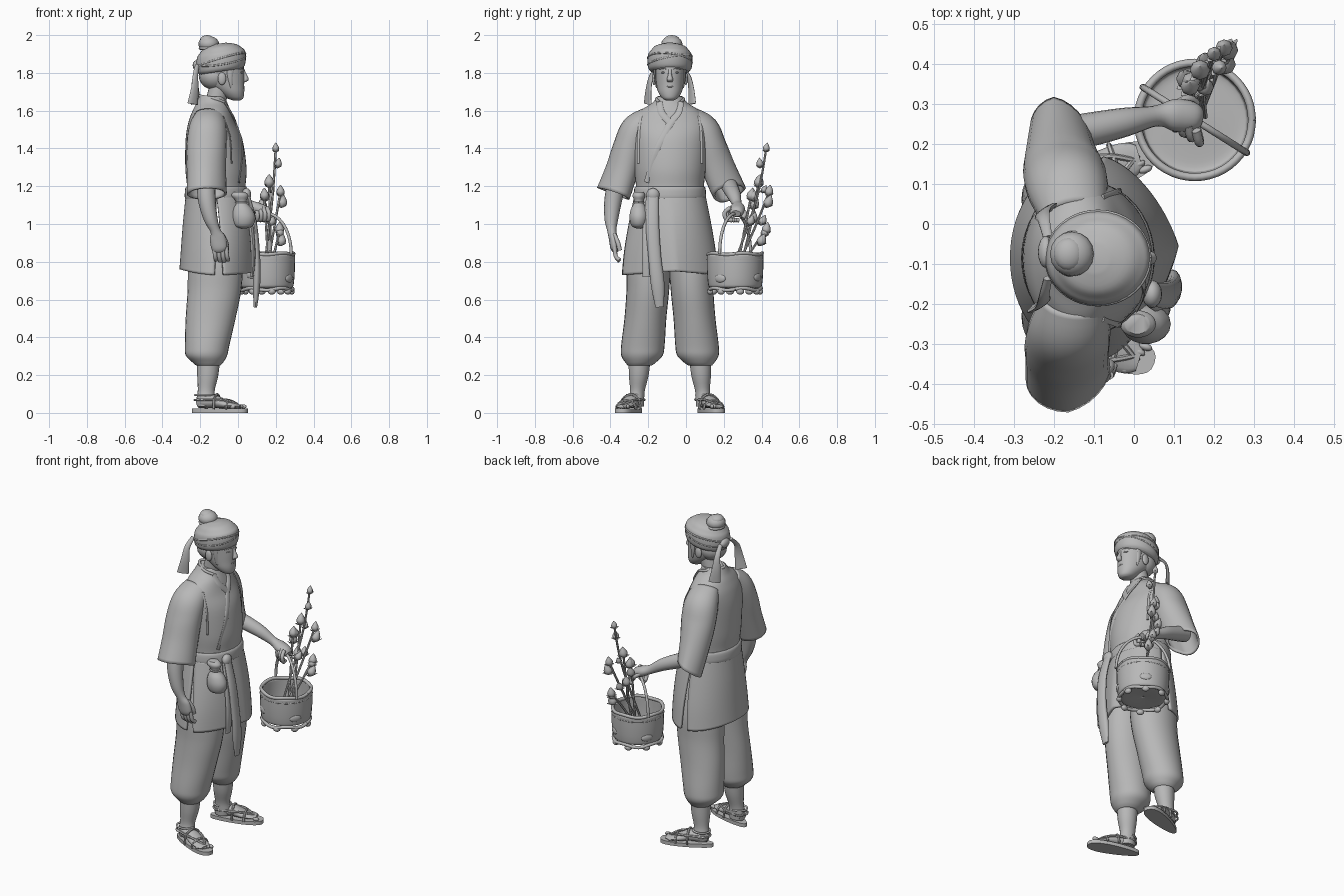
import bpy, bmesh, math, random
from mathutils import Vector, Matrix

random.seed(4)
MID = -0.085                      # lateral centre line of the body
clay = bpy.data.materials.new("plain_grey")
clay.diffuse_color = (0.48, 0.48, 0.48, 1)


def finish(name, bm, thick=0, angle=50):
    bmesh.ops.recalc_face_normals(bm, faces=bm.faces)
    me = bpy.data.meshes.new(name)
    bm.to_mesh(me)
    bm.free()
    ob = bpy.data.objects.new(name, me)
    bpy.context.collection.objects.link(ob)
    me.materials.append(clay)
    if thick:
        m = ob.modifiers.new("thickness", 'SOLIDIFY')
        m.thickness, m.offset = thick, 0
    bpy.ops.object.select_all(action='DESELECT')
    ob.select_set(True)
    bpy.context.view_layer.objects.active = ob
    bpy.ops.object.shade_smooth_by_angle(angle=math.radians(angle))
    return ob


def spline(pts, k):
    """Smoothly resample tuples with a Catmull-Rom curve."""
    q = [pts[0]] + list(pts) + [pts[-1]]
    out = []
    for i in range(len(pts) - 1):
        a, b, c, d = q[i:i + 4]
        for j in range(k):
            t = j / k
            out.append([0.5 * (2 * B + (C - A) * t + (2 * A - 5 * B + 4 * C - D) * t * t
                        + (3 * B - A - 3 * C + D) * t ** 3) for A, B, C, D in zip(a, b, c, d)])
    return out + [list(pts[-1])]


def sweep(name, pts, n=20, k=4, ref=(1, 0, 0), level=False, cap=True, thick=0, arc=None, shear=0):
    """Skin ellipses (x, y, z, r1, r2) along a path; level keeps them horizontal."""
    pts = spline([p if len(p) == 5 else tuple(p) + (p[3],) for p in pts], k)
    P = [Vector(p[:3]) for p in pts]
    bm, rings, last = bmesh.new(), [], len(P) - 1
    for i, p in enumerate(pts):
        t = Vector((0, 0, 1)) if level else (P[min(i + 1, last)] - P[max(i - 1, 0)]).normalized()
        u = Vector(ref)
        u = (u - t * u.dot(t)).normalized()
        v = t.cross(u)
        a0, a1 = arc(i / last) if arc else (0, math.tau)
        ring = []
        for j in range(n):
            a = a0 + (a1 - a0) * j / ((n - 1) if arc else n)
            c = P[i] + u * max(p[3], .0006) * math.cos(a) + v * max(p[4], .0006) * math.sin(a)
            c.z += shear * (c.x - P[i].x)
            ring.append(bm.verts.new(c))
        rings.append(ring)
    for r, s in zip(rings, rings[1:]):
        for j in range(n - 1 if arc else n):
            bm.faces.new((r[j], r[(j + 1) % n], s[(j + 1) % n], s[j]))
    if cap and not arc:
        bm.faces.new(rings[0])
        bm.faces.new(rings[-1])
    return finish(name, bm, thick)


def cord(name, pts, r, n=6, k=4, ref=(.3, .5, .8)):
    return sweep(name, [tuple(p) + (r,) for p in pts], n, k, ref)


def blob(name, loc, size, rot=(0, 0, 0)):
    bm = bmesh.new()
    bmesh.ops.create_uvsphere(bm, u_segments=16, v_segments=10, radius=1)
    turn = Matrix.Rotation(rot[2], 4, 'Z') @ Matrix.Rotation(rot[1], 4, 'Y')
    bm.transform(Matrix.Translation(loc) @ turn @ Matrix.Diagonal((*size, 1)))
    return finish(name, bm)


def hoop(name, c, rx, ry, r, wob=0):
    pts = [(c[0] + rx * math.cos(a), c[1] + ry * math.sin(a), c[2] + wob * math.sin(5 * a))
           for a in [i * math.tau / 24 for i in range(25)]]
    return cord(name, pts, r, 8, 2, (0, 0, 1))


# Tunic body
torso = [(-.115, MID, 1.12, .155, .18), (-.115, MID, 1.2, .155, .18), (-.117, MID, 1.3, .162, .19),
         (-.127, MID, 1.45, .15, .2), (-.14, MID, 1.54, .122, .2), (-.14, MID, 1.6, .1, .155),
         (-.138, MID, 1.64, .082, .095), (-.137, MID, 1.675, .068, .066)]
sweep("tunic_body", torso, 40, 5, level=True)


def front(y, z, off=.003):
    """Point on the chest surface."""
    for a, b in zip(torso, torso[1:]):
        if a[2] <= z <= b[2]:
            f = (z - a[2]) / (b[2] - a[2])
            cx, rx, ry = (a[i] + (b[i] - a[i]) * f for i in (0, 3, 4))
            return (cx + rx * math.sqrt(max(0, 1 - ((y - MID) / ry) ** 2)) + off, y, z)


# Crossed lapels, collar and vest edges
over = [front(-.03, 1.645), front(-.04, 1.59), front(-.085, 1.53), front(-.15, 1.4), front(-.205, 1.22)]
under = [front(-.14, 1.645), front(-.13, 1.59), front(-.088, 1.54)]
for nm, line in (("over_lapel", over), ("under_lapel", under)):
    sweep(nm, [p + (.018, .005) for p in line], 10, 5, ref=(0, 1, .2))
cord("collar", [under[0], (-.13, MID - .07, 1.665), (-.203, MID, 1.678), (-.13, MID + .07, 1.665), over[0]], .008, 8, 6)
for s in (-1, 1):
    edge = [front(MID + s * d, z) for d, z in ((.165, 1.32), (.165, 1.4), (.162, 1.48), (.15, 1.57))]
    sweep("vest_edge", [p + (.01, .004) for p in edge], 8, 4, ref=(0, 1, 0))

# Skirt: front panel with a central ridge and back panel, parted by side slits
skirt = [(-.115, MID, 1.15, .155, .182), (-.107, MID, 1.0, .178, .212),
         (-.102, MID, .86, .193, .236), (-.1, MID, .73, .203, .25)]
for nm, mid_a, gap in (("front_skirt", 0, .16), ("back_skirt", math.pi, .12)):
    ob = sweep(nm, skirt, 33, 6, level=True, thick=.014,
               arc=lambda t: (mid_a - math.pi / 2 + gap * t, mid_a + math.pi / 2 - gap * t))
    for v in ob.data.vertices:
        low = max(0, min(1, (1.15 - v.co.z) / .42))
        s = min(1, abs(v.co.y - MID) / (.182 + .068 * low))
        if mid_a == 0:            # pulled to a soft point in front
            v.co.x += low * .35 * (.208 * (1 - s) - (v.co.x + .1))
            v.co.y += .03 * low * (1 - s)
            v.co.z += .02 * low ** 3 * (1 - s)
        else:                     # hem rises at the back
            v.co.z += .03 * low ** 3 * (1 - s * s)

# Belt, knot and hanging sash tails
sweep("belt", [(-.115, MID, 1.13, .16, .185), (-.115, MID, 1.142, .167, .191), (-.115, MID, 1.185, .165, .189),
               (-.115, MID, 1.198, .158, .183)], 40, 3, level=True)
blob("sash_knot", (.045, -.175, 1.155), (.025, .035, .035))
sweep("long_sash_tail", [(.05, -.175, 1.15, .03, .014), (.085, -.178, 1.0, .035, .016),
      (.1, -.165, .82, .034, .018), (.098, -.15, .68, .036, .02), (.092, -.14, .56, .022, .009)], 14, 5, ref=(0, 1, 0))
sweep("short_sash_tail", [(.04, -.19, 1.15, .02, .01), (.07, -.205, .98, .024, .012),
      (.08, -.205, .84, .028, .012), (.075, -.205, .72, .024, .008)], 12, 5, ref=(0, 1, 0))

# Coin pouch
sweep("pouch", [(.03, -.25, .975, .008, .008), (.03, -.25, .99, .048, .038), (.03, -.25, 1.035, .062, .05),
      (.025, -.25, 1.08, .05, .042), (.018, -.25, 1.115, .027, .024), (.01, -.25, 1.15, .045, .034),
      (.008, -.25, 1.17, .03, .025)], 18, 4, level=True)
hoop("pouch_string", (.018, -.25, 1.115), .028, .025, .005)

# Sleeves
ob = sweep("right_sleeve", [(-.15, -.19, 1.57, .075, .05), (-.16, -.255, 1.5, .095, .082), (-.167, -.3, 1.4, .1, .082),
           (-.167, -.342, 1.28, .098, .08), (-.165, -.388, 1.16, .1, .083)], 24, 5, cap=False, thick=.012)
for v in ob.data.vertices:        # cuff trails towards the back
    v.co.y += max(0, min(1, (1.42 - v.co.z) / .25)) * .3 * max(0, v.co.x + .165)
ob = sweep("left_sleeve", [(-.15, .02, 1.57, .075, .05), (-.165, .085, 1.5, .095, .082), (-.174, .13, 1.4, .097, .082),
           (-.178, .185, 1.28, .086, .08), (-.18, .243, 1.155, .074, .08)], 24, 5, cap=False, thick=.012)
for v in ob.data.vertices:        # cuff turns to face forward, tail hangs behind
    w = max(0, min(1, (1.42 - v.co.z) / .25))
    d = v.co.x + .2
    if d > 0:
        v.co.y -= w * .55 * d
        v.co.z += w * .4 * d
    else:
        v.co.z += w * .5 * d

# Right arm and relaxed hand
sweep("right_forearm", [(-.17, -.36, 1.25, .05), (-.165, -.385, 1.13, .047), (-.145, -.395, 1.03, .037),
      (-.12, -.393, .965, .027, .024), (-.108, -.385, .925, .042, .024), (-.098, -.378, .875, .042, .022),
      (-.092, -.372, .855, .03, .015)], 16, 5)
for i in range(4):
    x = -.125 + i * .021
    cord("right_finger", [(x, -.378, .88), (x + .004, -.372, .83), (x + .01, -.352, .8 + .006 * abs(i - 1.5))], .0115, 8)
cord("right_thumb", [(-.085, -.38, .945), (-.062, -.36, .9), (-.06, -.35, .86)], .012, 8)

# Left arm reaching forward to grip the handle
sweep("left_forearm", [(-.19, .22, 1.22, .045), (-.1, .238, 1.185, .042), (-.02, .255, 1.15, .036),
      (.055, .27, 1.105, .026), (.1, .272, 1.085, .03, .04), (.145, .268, 1.065, .03, .038),
      (.165, .265, 1.055, .018, .025)], 16, 5, ref=(0, 0, 1))
for i in range(4):
    x, y = .095 + i * .02, .29 - i * .012
    cord("left_finger", [(x, y - .02, 1.085), (x + .008, y - .05, 1.06), (x + .008, y - .04, 1.025), (x, y - .01, 1.02)], .0115, 8)
cord("left_thumb", [(.1, .295, 1.08), (.135, .312, 1.055), (.155, .3, 1.03)], .012, 8)

# Legs, trousers, feet and sandals
for s, side in ((-1, "right"), (1, "left")):
    def yy(d):
        return MID + s * d
    sweep(side + "_trouser", [(-.125, yy(.085), 1.0, .13, .09), (-.12, yy(.11), .8, .145, .115), (-.125, yy(.117), .65, .142, .113),
          (-.145, yy(.13), .5, .132, .111), (-.163, yy(.143), .36, .118, .115), (-.167, yy(.148), .305, .11, .11),
          (-.16, yy(.155), .268, .082, .082), (-.158, yy(.16), .25, .062, .062)], 28, 5, level=True)
    sweep(side + "_shin", [(-.155, yy(.16), .3, .062, .06), (-.16, yy(.165), .2, .056, .053), (-.168, yy(.172), .12, .045, .04),
          (-.17, yy(.178), .07, .05, .042), (-.17, yy(.178), .035, .045, .04)], 18, 4, level=True)
    YAW = .34
    turn = Matrix.Translation((-.233, yy(.163), 0)) @ Matrix.Rotation(s * YAW, 4, 'Z')

    def F(x, y, z):               # foot space: x runs heel to toe
        return tuple(turn @ Vector((x, s * y, z)))
    axis = turn.to_3x3() @ Vector((0, 1, 0))
    sweep(side + "_foot", [F(.02, 0, .05) + (.022, .025), F(.06, 0, .06) + (.04, .036), F(.12, .002, .06) + (.042, .034),
          F(.18, .004, .045) + (.048, .022), F(.235, .004, .037) + (.045, .013), F(.262, .003, .035) + (.03, .009)], 16, 4, ref=axis)
    for j in range(5):
        blob(side + "_toe", F(.262 - .008 * j + (.004 if j == 0 else 0), -.032 + .018 * j, .034), (.018, .0095, .011), (0, 0, s * YAW))
    bm = bmesh.new()              # sole slab
    rim = []
    for i in range(36):
        a = i * math.tau / 36
        w = .048 + .014 * math.cos(a)
        rim.append(bm.verts.new(F(.146 + .155 * math.cos(a), w * math.copysign(abs(math.sin(a)) ** .75, math.sin(a)), 0)))
    ext = bmesh.ops.extrude_face_region(bm, geom=[bm.faces.new(rim)])
    bmesh.ops.translate(bm, verts=[v for v in ext["geom"] if isinstance(v, bmesh.types.BMVert)], vec=(0, 0, .022))
    finish(side + "_sole", bm)
    for x, h in ((.2, .066), (.13, .098)):
        cord("sandal_strap", [F(x, -.055, .02), F(x, -.042, h * .75), F(x, 0, h), F(x, .045, h * .75), F(x, .056, .02)], .007)
    for w in (-1, 1):
        cord("sandal_thong", [F(.245, 0, .045), F(.19, w * .03, .066), F(.12, w * .044, .07), F(.03, w * .04, .07)], .007)
    c = F(.06, 0, .095)
    hoop("ankle_tie", c, .05, .044, .006)
    hoop("heel_tie", (c[0], c[1], .068), .054, .045, .005)

# Neck and head
sweep("neck", [(-.13, MID, 1.57, .055), (-.115, MID, 1.66, .053), (-.09, MID, 1.75, .055)], 18)
sweep("head", [(-.008, MID, 1.655, .022, .022), (-.016, MID, 1.667, .044, .042), (-.036, MID, 1.698, .069, .062),
      (-.063, MID, 1.74, .096, .074), (-.079, MID, 1.785, .113, .081), (-.085, MID, 1.83, .116, .086),
      (-.09, MID, 1.9, .11, .09), (-.09, MID, 1.94, .06, .05)], 32, 4, level=True)
sweep("nose", [(.028, MID, 1.82, .005, .008), (.036, MID, 1.79, .011, .01), (.041, MID, 1.765, .016, .017),
               (.032, MID, 1.752, .01, .013)], 12, 4, level=True)
for x, z, w in ((.025, 1.727, .023), (.02, 1.716, .018)):
    blob("lip", (x, MID, z), (.01, w, .006))
for s in (-1, 1):
    blob("eye", (.019, MID + s * .034, 1.802), (.007, .015, .0055), (0, 0, s * .35))
    cord("brow", [(.027, MID + s * .016, 1.82), (.022, MID + s * .036, 1.825), (.004, MID + s * .056, 1.82)], .0035)
    blob("ear", (-.085, MID + s * .084, 1.77), (.022, .011, .034))
    sweep("sideburn", [(-.04, MID + s * .08, 1.84, .022, .008), (-.042, MID + s * .079, 1.78, .014, .006),
          (-.035, MID + s * .071, 1.72, .004, .003)], 8)
blob("back_hair", (-.125, MID, 1.785), (.083, .083, .075))

# Head wrap, band folds, top bun and knot with tails
sweep("head_wrap", [(-.09, MID, 1.808, .114, .1), (-.09, MID, 1.824, .127, .114), (-.09, MID, 1.862, .132, .119), (-.09, MID, 1.898, .127, .115),
      (-.092, MID, 1.917, .113, .102), (-.097, MID, 1.94, .085, .08), (-.1, MID, 1.955, .035, .035)], 32, 4, level=True, shear=.15)
for ph in (0, 2.2):
    cord("band_fold", [(-.09 + .129 * math.cos(a), MID + .116 * math.sin(a), 1.866 + .02 * math.cos(a) + .022 * math.sin(a + ph))
         for a in [i * math.tau / 24 for i in range(25)]], .005, 8, 2, (0, 0, 1))
blob("bun", (-.155, -.075, 1.953), (.055, .056, .042))
blob("bun_tip", (-.163, -.075, 1.974), (.038, .042, .026))
hoop("bun_tie", (-.15, -.075, 1.93), .05, .05, .008)
blob("wrap_knot", (-.22, -.07, 1.84), (.02, .04, .027))
for s, xe in ((-1, -.24), (1, -.22)):
    sweep("wrap_tail", [(-.215, MID + s * .05, 1.84, .012, .008), (-.225, MID + s * .095, 1.79, .016, .008),
          (-.228, MID + s * .112, 1.72, .024, .008), (xe, MID + s * .118, 1.635, .034, .009)], 10, 5, ref=(1, .7, 0))

# Basket with rims, knobs and handle
BX, BY = .152, .26
sweep("basket", [(BX, BY, .672, .002), (BX, BY, .666, .08), (BX, BY, .668, .128), (BX, BY, .69, .138), (BX, BY, .76, .143), (BX, BY, .842, .144)],
      36, 4, level=True, cap=False, thick=.012)
hoop("basket_rim", (BX, BY, .842), .143, .143, .01, .004)
hoop("basket_upper_band", (BX, BY, .812), .146, .146, .005)
hoop("basket_base_ring", (BX, BY, .655), .138, .138, .01, .006)
for i in range(8):
    a = i * math.tau / 8 + .2
    c, sn = math.cos(a), math.sin(a)
    blob("basket_foot", (BX + .135 * c, BY + .135 * sn, .643), (.016, .022, .017), (0, 0, a))
    if i % 2:
        blob("basket_patch", (BX + .142 * c, BY + .142 * sn, random.uniform(.7, .78)), (.01, .034, .022), (0, 0, a))
cord("basket_handle", [(BX - .13 * math.cos(a), BY + .082 * math.cos(a), .84 + .215 * math.sin(a))
     for a in [i * math.pi / 14 for i in range(15)]], .0085, 8, 3, (.5, .85, 0))

# Budding branches: fat buds with a pair of small leaves
tips = [((.18, .37, 1.12), (.2, .425, 1.4)), ((.19, .36, .97), (.225, .44, 1.17)), ((.2, .36, .88), (.22, .425, .97)),
        ((.15, .31, .97), (.14, .345, 1.15)), ((.17, .34, .98), (.165, .385, 1.22))]
for b, (m, e) in enumerate(tips):
    root = (.13 + .012 * b, .22 + .012 * b, .69)
    path = [Vector(p) for p in spline([root, m, e], 7)]
    cord("branch", path, .0065, 6, 1)
    for i in (8, 11, 14):
        r = random.uniform(.023, .03) * (.75 if b == 0 else 1)
        side = Vector((random.uniform(-.035, .035), random.uniform(-.035, .035), .01)) * (i < 14)
        base = path[i] + side
        up = (Vector((0, .2, 1)) + side * 12).normalized() * r
        cord("bud_stem", [path[i], base], .0045, 5, 1)
        sweep("bud", [tuple(base + up * t) + (r * w,) for t, w in ((-.9, .25), (-.3, .85), (.4, .8), (1.1, .4), (1.6, .02))], 8, 2, ref=(1, 0, .1))
        for q in (-1, 1):
            tip = base + Vector((q * r * .8, r * .9 * q, -r * .4))
            sweep("bud_leaf", [tuple(base - up) + (.004, .002), tuple((base - up + tip) / 2) + (.01, .003),
                  tuple(tip) + (.002, .001)], 6, 2, ref=(.8, -.6, .1))
